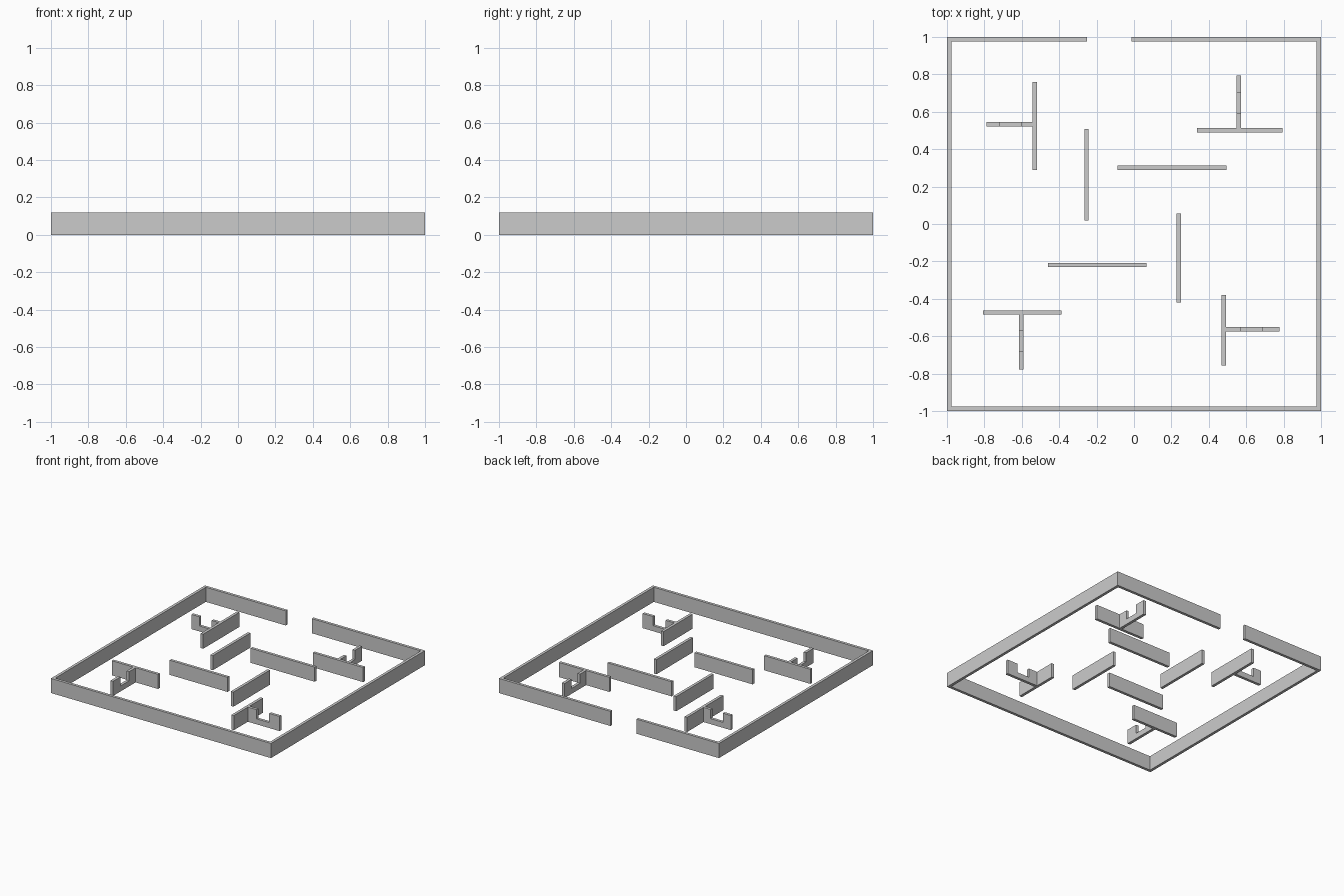
import bpy, bmesh
from mathutils import Matrix

if "Cube" in bpy.data.objects:
    bpy.data.objects.remove(bpy.data.objects["Cube"])

H = 0.12      # wall height
T = 0.023     # wall thickness
LOW = 0.045   # sill height in the notched walls


def prism(name, profile, depth, matrix=Matrix()):
    """Extrude a closed 2D profile along local z and place it."""
    bm = bmesh.new()
    face = bm.faces.new([bm.verts.new((a, b, 0)) for a, b in profile])
    ext = bmesh.ops.extrude_face_region(bm, geom=[face])
    verts = [v for v in ext["geom"] if isinstance(v, bmesh.types.BMVert)]
    bmesh.ops.translate(bm, verts=verts, vec=(0, 0, depth))
    bmesh.ops.transform(bm, matrix=matrix, verts=bm.verts)
    bmesh.ops.recalc_face_normals(bm, faces=bm.faces)
    mesh = bpy.data.meshes.new(name)
    bm.to_mesh(mesh)
    bm.free()
    obj = bpy.data.objects.new(name, mesh)
    bpy.context.collection.objects.link(obj)
    return obj


def wall(name, axis, start, end, centre):
    """Straight wall along x or y."""
    a, b = centre - T / 2, centre + T / 2
    pts = [(start, a), (end, a), (end, b), (start, b)]
    if axis == 'y':
        pts = [(q, p) for p, q in pts]
    prism(name, pts, H)


def notched_wall(name, axis, root, n1, n2, tip, centre):
    """Wall with a window-like notch between n1 and n2, open at the top."""
    side = [(root, 0), (tip, 0), (tip, H), (n2, H),
            (n2, LOW), (n1, LOW), (n1, H), (root, H)]
    c = centre - T / 2
    if axis == 'x':   # profile (a, b) -> (x, z), depth -> y
        m = Matrix(((1, 0, 0, 0), (0, 0, 1, c), (0, 1, 0, 0), (0, 0, 0, 1)))
    else:             # profile (a, b) -> (y, z), depth -> x
        m = Matrix(((0, 0, 1, c), (1, 0, 0, 0), (0, 1, 0, 0), (0, 0, 0, 1)))
    prism(name, side, T, m)


# Perimeter wall, one continuous run with a doorway gap at the back
i = 1 - T
prism("perimeter_wall", [
    (-0.25, 1), (-1, 1), (-1, -1), (1, -1), (1, 1), (-0.013, 1),
    (-0.013, i), (i, i), (i, -i), (-i, -i), (-i, i), (-0.25, i)], H)

# Free-standing pinwheel walls in the middle
wall("centre_wall_left", 'y', 0.02, 0.507, -0.254)
wall("centre_wall_back", 'x', -0.087, 0.495, 0.30)
wall("centre_wall_right", 'y', -0.419, 0.057, 0.24)
wall("centre_wall_front", 'x', -0.46, 0.066, -0.219)

# T-shaped corner partitions: a straight wall plus a notched branch
corners = [
    # name, bar axis, bar start, end, centre, branch root, notch 1, 2, tip, centre
    ("back_left", 'y', 0.288, 0.758, -0.53, -0.5415, -0.605, -0.717, -0.789, 0.534),
    ("back_right", 'x', 0.338, 0.795, 0.502, 0.5135, 0.592, 0.702, 0.793, 0.56),
    ("front_left", 'x', -0.808, -0.388, -0.473, -0.4845, -0.569, -0.681, -0.779, -0.603),
    ("front_right", 'y', -0.756, -0.379, 0.48, 0.4915, 0.57, 0.685, 0.779, -0.562),
]
for name, axis, s, e, c, root, n1, n2, tip, bc in corners:
    wall(name + "_partition", axis, s, e, c)
    notched_wall(name + "_notched_branch", 'x' if axis == 'y' else 'y',
                 root, n1, n2, tip, bc)
